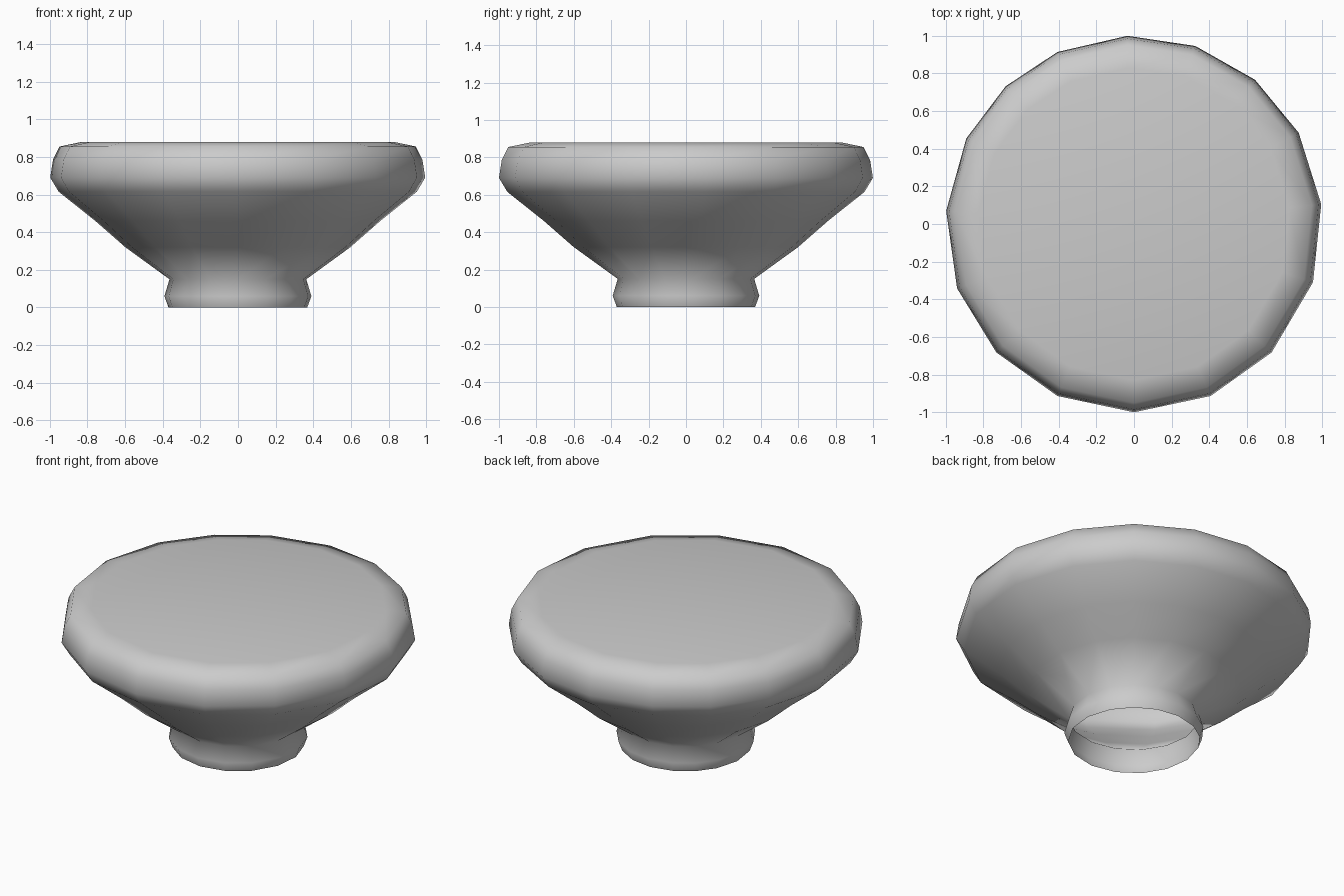
import bpy, bmesh
from math import cos, sin, radians

if "Cube" in bpy.data.objects:
    bpy.data.objects.remove(bpy.data.objects["Cube"])

# Outer profile (radius, height), from the open foot up to the flat top
PROFILE = [(0.37, 0.0), (0.392, 0.06), (0.365, 0.15), (0.60, 0.32), (0.76, 0.46),
           (0.955, 0.615), (1.0, 0.69), (0.985, 0.785), (0.95, 0.855), (0.83, 0.88)]
# Slightly uneven 16-sided outline
ANGLES = [6, 29, 50, 71, 92, 114, 133, 153, 176, 200, 223, 246, 270, 294, 317, 342]


def lathe(name, profile, angles):
    bm = bmesh.new()
    rings = [[bm.verts.new((r * cos(radians(a)), r * sin(radians(a)), z))
              for a in angles] for r, z in profile]
    n = len(angles)
    for low, high in zip(rings, rings[1:]):
        for i in range(n):
            j = (i + 1) % n
            bm.faces.new((low[i], low[j], high[j], high[i]))
    # Flat top, closed by a fan; the foot stays open underneath
    centre = bm.verts.new((0, 0, profile[-1][1]))
    for i in range(n):
        bm.faces.new((rings[-1][i], rings[-1][(i + 1) % n], centre))
    for f in bm.faces:
        f.smooth = True
    mesh = bpy.data.meshes.new(name)
    bm.to_mesh(mesh)
    bm.free()
    obj = bpy.data.objects.new(name, mesh)
    bpy.context.collection.objects.link(obj)
    return obj


# Knob: hollow flared foot, cone and rounded disc head
lathe("knob", PROFILE, ANGLES)
